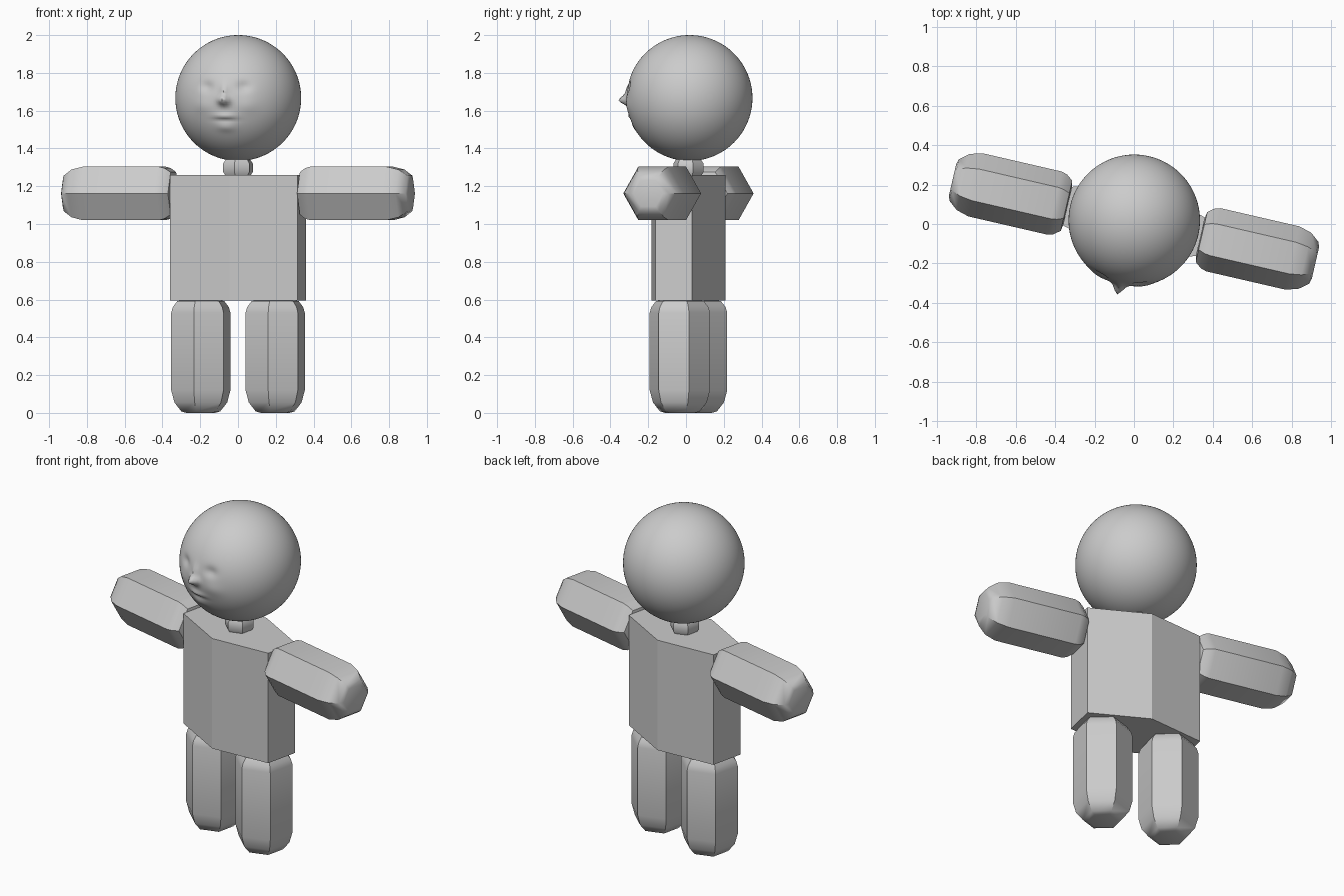
import bpy, bmesh
from math import pi, cos, sin, exp, radians
from mathutils import Matrix, Vector

if "Cube" in bpy.data.objects:
    bpy.data.objects.remove(bpy.data.objects["Cube"])

# whole figure is turned slightly about z
TURN = Matrix.Translation((0, 0.013, 0)) @ Matrix.Rotation(radians(-13), 4, 'Z')


def finish(bm, name, angle=None):
    bmesh.ops.recalc_face_normals(bm, faces=bm.faces[:])
    me = bpy.data.meshes.new(name)
    bm.to_mesh(me)
    bm.free()
    ob = bpy.data.objects.new(name, me)
    bpy.context.collection.objects.link(ob)
    if angle:
        bpy.ops.object.select_all(action='DESELECT')
        ob.select_set(True)
        bpy.context.view_layer.objects.active = ob
        bpy.ops.object.shade_smooth_by_angle(angle=radians(angle))
    return ob


def hex_lathe(name, profile, place, sx=1.0, angle=None):
    """Stack hexagon rings (radius, height), points facing local y."""
    bm = bmesh.new()
    rings = []
    for r, h in profile:
        rings.append([bm.verts.new((sx * r * cos(pi / 2 + k * pi / 3),
                                    r * sin(pi / 2 + k * pi / 3), h))
                      for k in range(6)])
    for a, b in zip(rings, rings[1:]):
        for k in range(6):
            n = (k + 1) % 6
            bm.faces.new((a[k], a[n], b[n], b[k]))
    bm.faces.new(rings[0][::-1])
    bm.faces.new(rings[-1])
    bmesh.ops.transform(bm, matrix=TURN @ place, verts=bm.verts[:])
    return finish(bm, name, angle)


# torso: hexagonal prism stretched sideways
hex_lathe("torso", [(0.2, 0.595), (0.2, 1.26)], Matrix(), sx=2.0)

# neck: small bevelled hexagonal prism
hex_lathe("neck", [(0.065, 1.25), (0.082, 1.275), (0.082, 1.32), (0.065, 1.345)],
          Matrix(), angle=40)

# limbs: hexagonal capsules, free end more tapered than the joint end
LIMB = [(0.08, 0.0), (0.108, 0.008), (0.146, 0.055), (0.164, 0.12),
        (0.164, 0.53), (0.155, 0.56), (0.13, 0.592), (0.10, 0.597)]
for side, s in (("left", -1), ("right", 1)):
    hex_lathe(side + "_leg", LIMB, Matrix.Translation((s * 0.202, 0, 0)), angle=40)
    hex_lathe(side + "_arm", LIMB,
              Matrix.Translation((s * 0.943, 0, 1.162)) @ Matrix.Rotation(-s * pi / 2, 4, 'Y'),
              angle=40)

# head: smooth ball with a softly modelled face, (x, z, width, height, push)
HEAD_R, HEAD_Z = 0.333, 1.667
FACE = [(-0.10, 0.06, 0.035, 0.028, -0.014), (0.10, 0.06, 0.035, 0.028, -0.014),
        (-0.12, -0.04, 0.05, 0.04, 0.006), (0.12, -0.04, 0.05, 0.04, 0.006),
        (0, 0.035, 0.017, 0.04, 0.016), (0, -0.012, 0.027, 0.024, 0.048),
        (0, -0.095, 0.05, 0.014, 0.012), (0, -0.118, 0.06, 0.009, -0.006),
        (0, -0.155, 0.045, 0.022, 0.008)]
bm = bmesh.new()
bmesh.ops.create_uvsphere(bm, u_segments=128, v_segments=96, radius=HEAD_R)
for v in bm.verts:
    if v.co.y < 0:
        d = sum(p * exp(-((v.co.x - x) / w) ** 2 - ((v.co.z - z) / h) ** 2)
                for x, z, w, h, p in FACE)
        v.co += Vector((0, -1, 0)).lerp(v.co.normalized(), 0.5) * d
bmesh.ops.transform(bm, matrix=TURN @ Matrix.Translation((0, 0.006, HEAD_Z)), verts=bm.verts[:])
finish(bm, "head", 60)
